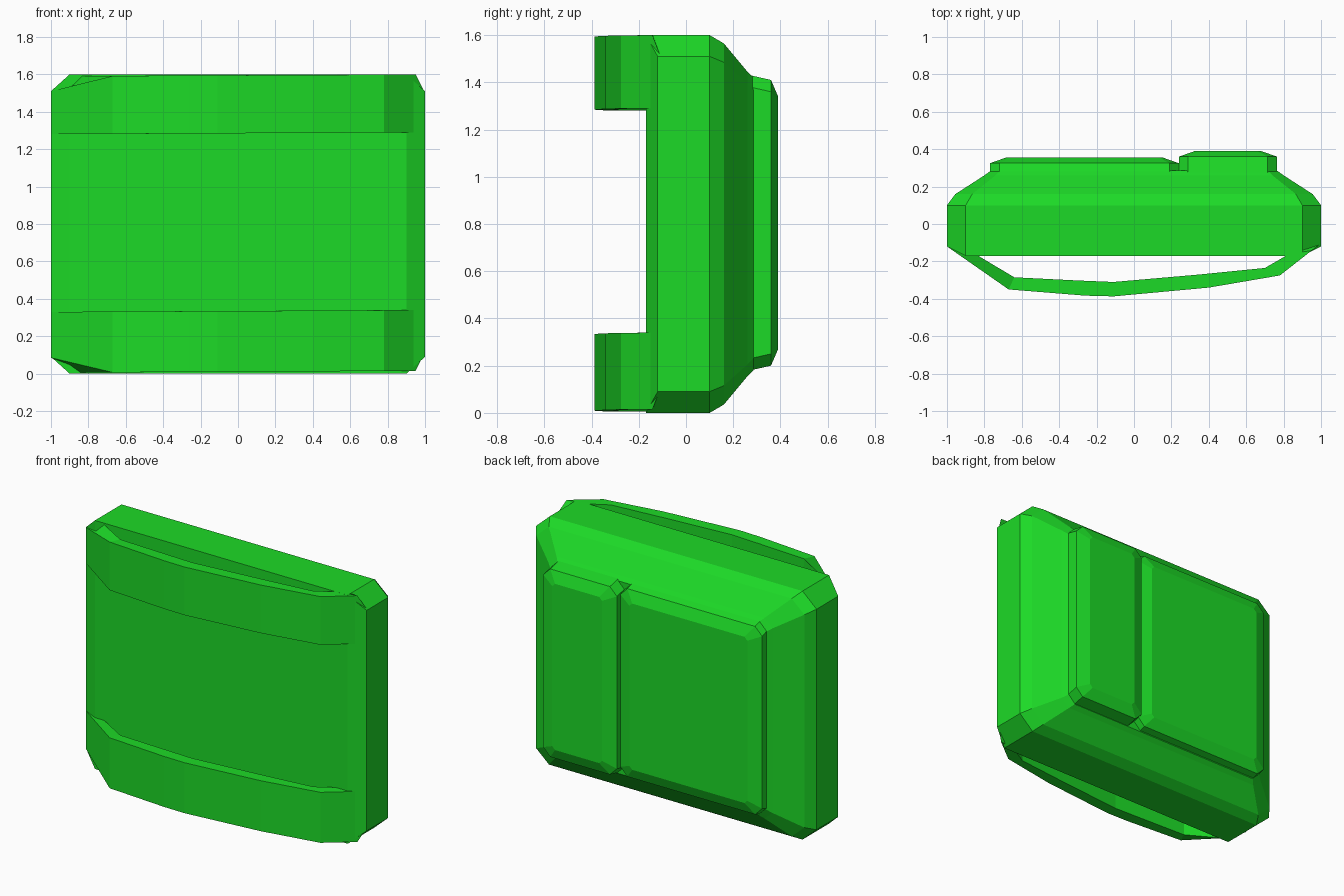
import bpy, bmesh

if "Cube" in bpy.data.objects:
    bpy.data.objects.remove(bpy.data.objects["Cube"])

green = bpy.data.materials.new("green")
green.diffuse_color = (0.012, 0.70, 0.02, 1)
green.use_nodes = True
green.node_tree.nodes["Principled BSDF"].inputs["Base Color"].default_value = green.diffuse_color


def make(name, rings, cap=True):
    """Skin a list of equal-length closed rings and cap both ends."""
    bm = bmesh.new()
    loops = [[bm.verts.new(p) for p in r] for r in rings]
    n = len(rings[0])
    for a, b in zip(loops, loops[1:]):
        for i in range(n):
            j = (i + 1) % n
            bm.faces.new((a[i], a[j], b[j], b[i]))
    bm.faces.new(loops[0])
    bm.faces.new(loops[-1])
    bmesh.ops.remove_doubles(bm, verts=bm.verts, dist=1e-4)
    bmesh.ops.recalc_face_normals(bm, faces=bm.faces)
    me = bpy.data.meshes.new(name)
    bm.to_mesh(me)
    bm.free()
    me.materials.append(green)
    ob = bpy.data.objects.new(name, me)
    bpy.context.collection.objects.link(ob)
    return ob


def octagon(x0, x1, z0, z1, y, cx, cz):
    """Rectangle in the XZ plane with its corners cut off."""
    return [(x0 + cx, y, z0), (x1 - cx, y, z0), (x1, y, z0 + cz), (x1, y, z1 - cz),
            (x1 - cx, y, z1), (x0 + cx, y, z1), (x0, y, z1 - cz), (x0, y, z0 + cz)]


# Main body: y, half width, half height, corner cut x and z
body = [(-0.17, 0.90, 0.80, 0, 0), (-0.12, 1.0, 0.80, 0.10, 0.09),
        (0.10, 1.0, 0.80, 0.10, 0.09), (0.16, 0.955, 0.765, 0.09, 0.08),
        (0.26, 0.80, 0.645, 0.06, 0.05), (0.285, 0.765, 0.62, 0.05, 0.05)]
make("body", [octagon(-w, w, 0.8 - h, 0.8 + h, y, cx, cz) for y, w, h, cx, cz in body])


# Raised back panels with chamfered rims
def panel(name, x0, x1, top):
    z0, z1 = 0.20, 1.41
    make(name, [octagon(x0, x1, z0 - 0.025, z1 + 0.025, 0.25, 0.05, 0.05),
                octagon(x0, x1, z0, z1, top - 0.03, 0.05, 0.05),
                octagon(x0 + 0.085, x1 - 0.085, z0 + 0.07, z1 - 0.07, top, 0.02, 0.02)])


panel("wide_back_panel", -0.77, 0.24, 0.355)
panel("narrow_back_panel", 0.24, 0.765, 0.39)

# Bowed front straps: outer point, inner point, trim of the outer edge at the ends
strap = [((-1.0, -0.12), (-0.85, -0.16), 0.08), ((-0.67, -0.35), (-0.64, -0.285), 0),
         ((-0.26, -0.383), (-0.30, -0.302), 0), ((-0.11, -0.387), (-0.11, -0.31), 0),
         ((0.40, -0.34), (0.35, -0.27), 0), ((0.78, -0.275), (0.70, -0.235), 0),
         ((0.95, -0.142), (0.83, -0.16), 0), ((0.992, -0.11), (0.86, -0.14), 0.085)]


def front_strap(name, z0, z1, trim_top):
    rings = []
    for (ox, oy), (ix, iy), t in strap:
        lift = 0.005 * ox
        a, b = z0 + lift, z1 + lift
        oa, obz = (a, b - t) if trim_top else (a + t, b)
        rings.append([(ox, oy, oa), (ox, oy, obz), (ix, iy, b), (ix, iy, a)])
    make(name, rings)


front_strap("lower_front_strap", 0.01, 0.335, False)
front_strap("upper_front_strap", 1.285, 1.595, True)
